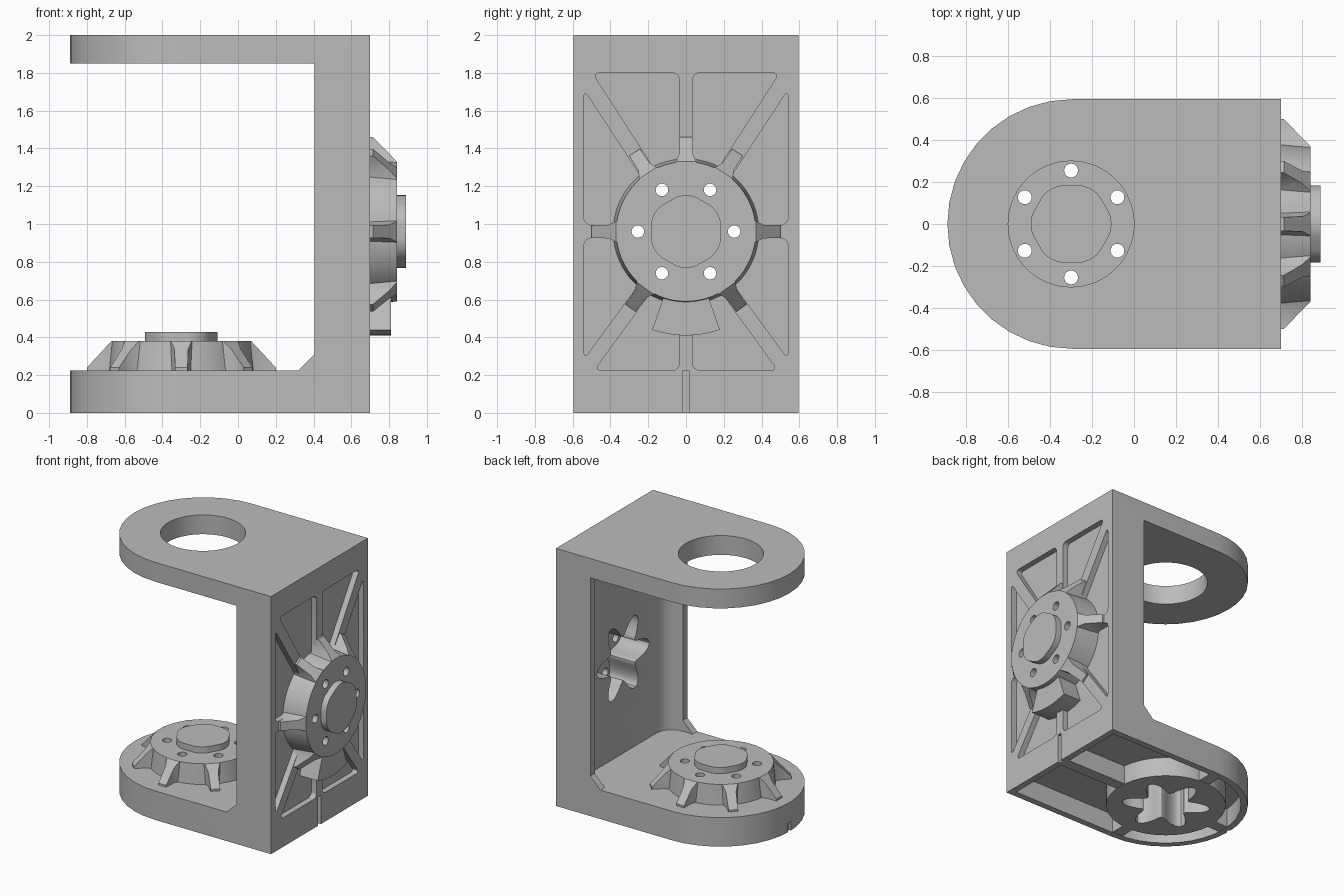
import bpy, bmesh
from math import sin, cos, radians, pi
from mathutils import Matrix, Vector

cube = bpy.data.objects.get("Cube")
if cube:
    bpy.data.objects.remove(cube, do_unlink=True)

grey = bpy.data.materials.new("plain grey")
grey.use_nodes = True
GREY = (0.5, 0.5, 0.5, 1)
grey.diffuse_color = GREY
grey.node_tree.nodes["Principled BSDF"].inputs["Base Color"].default_value = GREY


def frame(origin, ax, ay, az):
    m = Matrix((ax, ay, az)).transposed().to_4x4()
    m.translation = Vector(origin)
    return m


X, Y, Z = Vector((1, 0, 0)), Vector((0, 1, 0)), Vector((0, 0, 1))
WORLD = Matrix.Identity(4)
SIDE = frame((0, 0, 0), X, Z, -Y)             # draws x, z and extrudes through y
WALL = frame((0.7, 0, 0), Y, Z, X)            # draws y, z on the outer wall
WALL_HUB = frame((0.7, 0, 0.96), Y, Z, X)
FLOOR_HUB = frame((-0.3, 0, 0.225), Y, -X, Z)


def prism(name, pts, low, high, place=WORLD, corner=0, taper=1, only=None):
    """Extrude an outline; optionally round its upright edges and taper its top."""
    bm = bmesh.new()
    face = bm.faces.new([bm.verts.new((p[0], p[1], low)) for p in pts])
    top = bmesh.ops.extrude_face_region(bm, geom=[face])["geom"]
    for v in top:
        if isinstance(v, bmesh.types.BMVert):
            v.co = (v.co.x * taper, v.co.y * taper, high)
    if corner:
        edges = [e for e in bm.edges if abs(e.verts[0].co.z - e.verts[1].co.z) > 1e-4
                 and (only is None or only(e.verts[0].co))]
        bmesh.ops.bevel(bm, geom=edges, offset=corner, offset_type='OFFSET',
                        segments=6, profile=0.5, affect='EDGES')
    bmesh.ops.recalc_face_normals(bm, faces=bm.faces)
    bm.transform(place)
    me = bpy.data.meshes.new(name)
    bm.to_mesh(me)
    bm.free()
    me.materials.append(grey)
    ob = bpy.data.objects.new(name, me)
    bpy.context.scene.collection.objects.link(ob)
    return ob


def circle(r, n=48, cx=0, cy=0):
    return [(cx + r * cos(2 * pi * i / n), cy + r * sin(2 * pi * i / n)) for i in range(n)]


def rect(x0, x1, y0, y1):
    return [(x0, y0), (x1, y0), (x1, y1), (x0, y1)]


def cut(ob, cutter):
    """Subtract the cutter, bake the result and drop the cutter."""
    mod = ob.modifiers.new("cut", 'BOOLEAN')
    mod.operation, mod.solver, mod.object = 'DIFFERENCE', 'EXACT', cutter
    cutter.hide_render = True
    bpy.context.view_layer.update()
    graph = bpy.context.evaluated_depsgraph_get()
    me = bpy.data.meshes.new_from_object(ob.evaluated_get(graph))
    ob.modifiers.clear()
    ob.data = me
    bpy.data.objects.remove(cutter, do_unlink=True)


def plan(inset):
    """Plate outline: square at the wall, round at the free end."""
    r, n = 0.595 - inset, 18
    arc = [(-0.295 - r * sin(pi * i / n), r * cos(pi * i / n)) for i in range(n + 1)]
    return arc + [(0.7 - inset, -r), (0.7 - inset, r)]


def flower(place, low, high):
    """Six-lobed core cavity, lobes lined up with the screw holes."""
    n = 96
    pts = []
    for i in range(n):
        a = 2 * pi * i / n
        r = 0.245 + 0.075 * cos(6 * a)
        pts.append((r * cos(a), r * sin(a)))
    return prism("core_cutter", pts, low, high, place)


# C-shaped bracket
bracket = prism("bracket", plan(0), 0, 2)
opening = [(-1.1, 0.225), (0.32, 0.225), (0.405, 0.31), (0.405, 1.85), (-1.1, 1.85)]
cut(bracket, prism("opening_cutter", opening, -1, 1, SIDE))
cut(bracket, prism("recess_cutter", rect(0.1, 0.54, -0.54, 0.54), 0.225, 1.85,
                   corner=0.13, only=lambda c: c.x > 0.5))
cut(bracket, prism("top_hole_cutter", circle(0.3, 64, -0.3), 1.7, 2.2))
cut(bracket, prism("underside_cutter", plan(0.05), -0.1, 0.15))

# Rounded pockets between the wall ribs
pockets = [
    [(0.035, 1.8), (0.495, 1.8), (0.14, 1.25), (0.035, 1.25)],
    [(0.54, 0.995), (0.54, 1.71), (0.2, 1.19), (0.2, 0.995)],
    [(0.54, 0.925), (0.2, 0.925), (0.2, 0.75), (0.54, 0.285)],
    [(0.035, 0.225), (0.485, 0.225), (0.14, 0.7), (0.035, 0.7)],
]
for pts in pockets:
    for s in (1, -1):
        cut(bracket, prism("pocket_cutter", [(s * y, z) for y, z in pts],
                           -0.045, 0.1, WALL, corner=0.038))

# Centre line notches
cut(bracket, prism("wall_notch_cutter", rect(-0.017, 0.017, -0.1, 0.225), -0.025, 0.1, WALL))
cut(bracket, prism("tip_notch_cutter", rect(-1, -0.875, -0.017, 0.017), -0.1, 0.07))
cut(bracket, flower(WALL_HUB, -0.25, 0.085))
cut(bracket, flower(FLOOR_HUB, -0.3, 0.095))

# Ring and ribs under the floor
ring = prism("underside_ring", circle(0.43, 64), -0.225, -0.05, FLOOR_HUB)
cut(ring, flower(FLOOR_HUB, -0.3, 0.095))
prism("underside_long_rib", rect(0.1, 0.66, -0.045, 0.045), 0.002, 0.17)
prism("underside_tip_rib", rect(-0.86, -0.7, -0.045, 0.045), 0.002, 0.17)
for side, name in ((1, "back"), (-1, "front")):
    prism("underside_%s_rib" % name, rect(-0.345, -0.255, side * 0.4, side * 0.57), 0.002, 0.17)


def hub(name, place, height, fins, base):
    """Ribbed hub with a hollow core, six screw holes and a rounded hexagonal cap."""
    body = prism(name + "_hub", circle(0.39, 64), base, height, place, taper=0.37 / 0.39)
    cut(body, flower(place, base - 0.2, height - 0.06))
    for i in range(6):
        a = i * pi / 3
        cut(body, prism("screw_cutter", circle(0.033, 20, 0.255 * cos(a), 0.255 * sin(a)),
                        base - 0.1, height + 0.1, place))
    hexagon = [(0.213 * sin(i * pi / 3), 0.213 * cos(i * pi / 3)) for i in range(6)]
    prism(name + "_cap", hexagon, height - 0.02, height + 0.048, place, corner=0.07)
    # Fins: sloping outer edge, flaring towards the hub
    for deg in fins:
        turn = place @ Matrix.Rotation(radians(deg), 4, 'Z')
        stand = turn @ frame((0, 0, 0), X, Z, -Y)
        outline = [(0.345, -0.04), (0.5, -0.04), (0.5, 0.015), (0.37, height), (0.345, height)]
        fin = prism(name + "_fin", outline, -0.1, 0.1, stand)
        for s in (1, -1):
            sides = [(0.3, s * 0.085), (0.37, s * 0.055), (0.41, s * 0.036), (0.6, s * 0.03),
                     (0.6, s * 0.2), (0.3, s * 0.2)]
            cut(fin, prism("fin_cutter", sides, -0.2, 0.3, turn))


hub("wall", WALL_HUB, 0.142, (0, 57, 90, 123, 180, 234, 306), -0.1)
hub("floor", FLOOR_HUB, 0.155, range(0, 360, 45), -0.06)

# Stop block below the wall hub
half = radians(19)
arc = [half * (i / 6 - 1) for i in range(13)]
block = [(0.55 * sin(a), -0.55 * cos(a)) for a in arc]
block += [(0.35 * sin(a), -0.35 * cos(a)) for a in reversed(arc)]
prism("stop_block", block, -0.06, 0.11, WALL_HUB)

# Smooth the round sides, keep the machined edges
bpy.ops.object.select_all(action='DESELECT')
for ob in bpy.context.scene.objects:
    if ob.type == 'MESH':
        ob.select_set(True)
        bpy.context.view_layer.objects.active = ob
bpy.ops.object.shade_smooth_by_angle(angle=radians(30))
